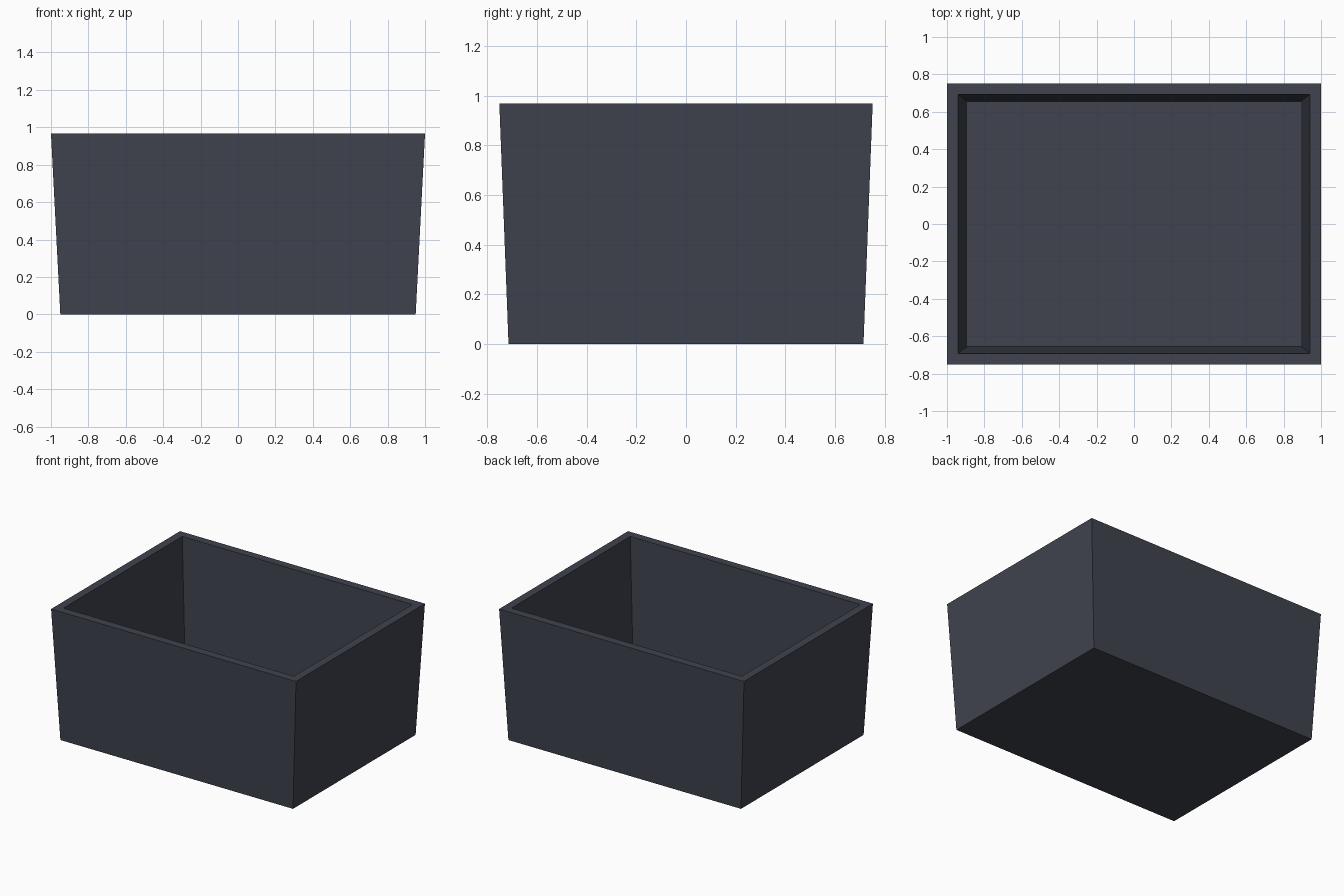
import bpy, bmesh

if "Cube" in bpy.data.objects:
    bpy.data.objects.remove(bpy.data.objects["Cube"])

HEIGHT, WALL = 0.968, 0.085

# Outer shell: a block that tapers towards the base
bm = bmesh.new()
bmesh.ops.create_cube(bm, size=2)
for v in bm.verts:
    top = v.co.z > 0
    v.co.x *= 1.0 if top else 0.95
    v.co.y *= 0.752 if top else 0.715
    v.co.z = HEIGHT if top else 0.0

# Hollow: inset the top for the rim, then push a tapered pocket down
rim = max(bm.faces, key=lambda f: f.calc_center_median().z)
bmesh.ops.inset_region(bm, faces=[rim], thickness=WALL)
pocket = bmesh.ops.extrude_discrete_faces(bm, faces=[rim])["faces"][0]
for v in pocket.verts:
    v.co.x *= 0.868 / 0.915
    v.co.y *= 0.632 / 0.667
    v.co.z = 0.08
bmesh.ops.recalc_face_normals(bm, faces=bm.faces)

mesh = bpy.data.meshes.new("open_box")
bm.to_mesh(mesh)
bm.free()
box = bpy.data.objects.new("open_box", mesh)
bpy.context.collection.objects.link(box)

# Dark slate colour
mat = bpy.data.materials.new("dark_slate")
mat.diffuse_color = (0.05, 0.056, 0.075, 1)
mat.use_nodes = True
mat.node_tree.nodes["Principled BSDF"].inputs["Base Color"].default_value = mat.diffuse_color
mesh.materials.append(mat)
